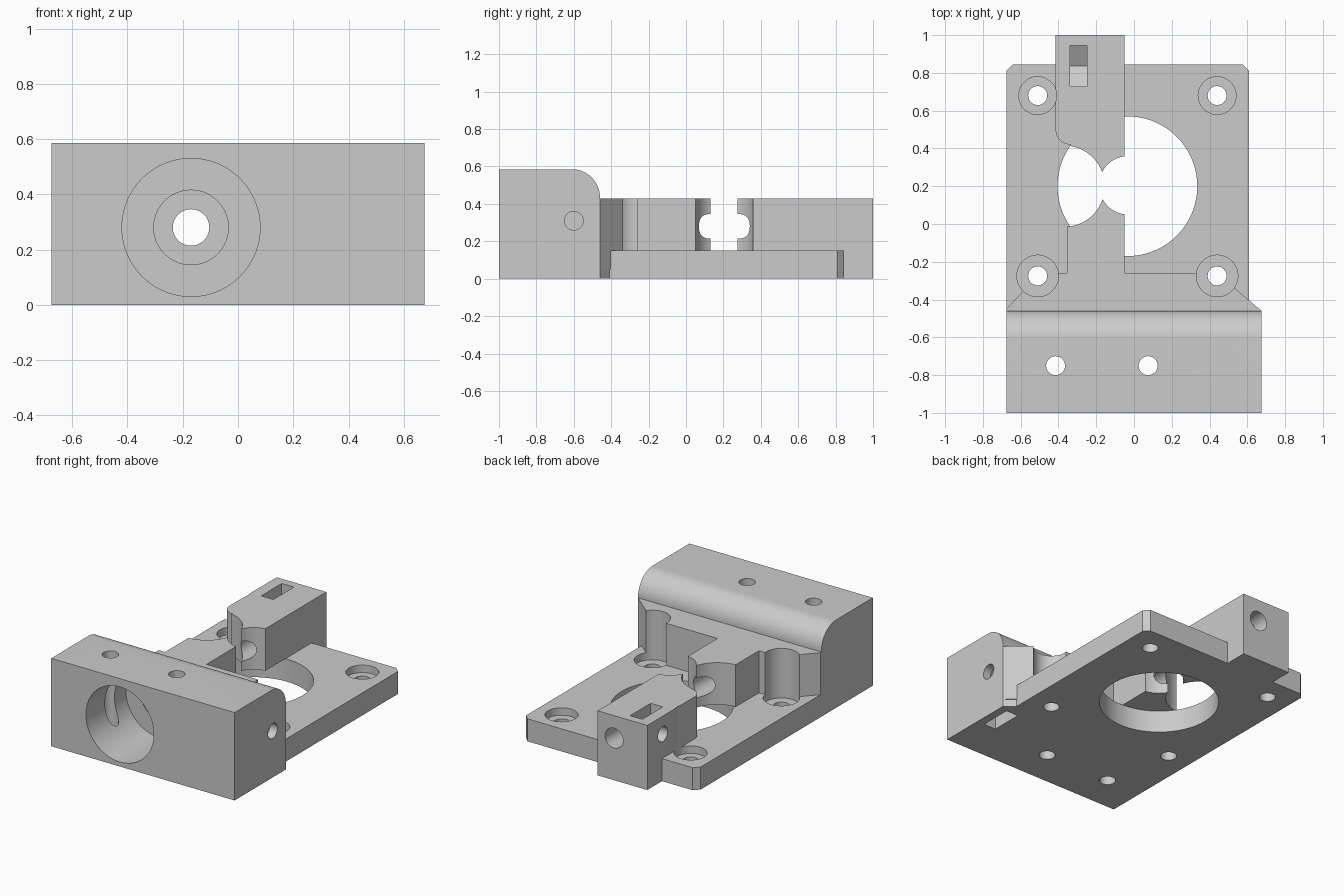
import bpy, bmesh, math

cube = bpy.data.objects.get("Cube")
if cube:
    bpy.data.objects.remove(cube, do_unlink=True)

grey = bpy.data.materials.new("plain grey")
grey.use_nodes = True
colour = (0.6, 0.6, 0.6, 1)
grey.diffuse_color = colour
grey.node_tree.nodes["Principled BSDF"].inputs["Base Color"].default_value = colour


def arc(cx, cy, r, start, end, n):
    return [(cx + r * math.cos(math.radians(start + (end - start) * i / n)),
             cy + r * math.sin(math.radians(start + (end - start) * i / n)))
            for i in range(n + 1)]


def prism(name, pts, axis, low, high):
    """Extrude a flat outline along an axis."""
    place = {"x": lambda p, d: (d, p[0], p[1]),
             "y": lambda p, d: (p[0], d, p[1]),
             "z": lambda p, d: (p[0], p[1], d)}[axis]
    bm = bmesh.new()
    bottom = [bm.verts.new(place(p, low)) for p in pts]
    top = [bm.verts.new(place(p, high)) for p in pts]
    bm.faces.new(bottom)
    bm.faces.new(top)
    for i in range(len(pts)):
        j = (i + 1) % len(pts)
        bm.faces.new((bottom[i], bottom[j], top[j], top[i]))
    bmesh.ops.recalc_face_normals(bm, faces=bm.faces)
    mesh = bpy.data.meshes.new(name)
    bm.to_mesh(mesh)
    bm.free()
    mesh.materials.append(grey)
    ob = bpy.data.objects.new(name, mesh)
    bpy.context.scene.collection.objects.link(ob)
    return ob


def rod(cx, cy, r, axis, low, high):
    return prism("cutter", arc(cx, cy, r, 0, 360, 72)[:-1], axis, low, high)


def combine(target, tool, operation):
    """Apply one boolean and discard the tool."""
    mod = target.modifiers.new("combine", "BOOLEAN")
    mod.operation = operation
    mod.solver = "EXACT"
    mod.object = tool
    bpy.context.view_layer.update()
    graph = bpy.context.evaluated_depsgraph_get()
    mesh = bpy.data.meshes.new_from_object(target.evaluated_get(graph))
    target.modifiers.clear()
    target.data = mesh
    bpy.data.objects.remove(tool, do_unlink=True)


def cut(target, tool):
    combine(target, tool, "DIFFERENCE")


# Front block with a rounded rear top edge
body = prism("extruder_body", [(-1, 0), (-0.46, 0)] + arc(-0.61, 0.435, 0.15, 0, 90, 16)
             + [(-1, 0.585)], "x", -0.675, 0.675)

# Base plate with chamfered corners
plate = prism("base_plate", [(-0.675, -0.6), (0.675, -0.6), (0.675, -0.46), (0.61, -0.41),
                             (0.61, 0.81), (0.575, 0.845), (-0.64, 0.845), (-0.675, 0.81)],
              "z", 0, 0.15)

# Raised shoulder and the filament bridge growing out of it
bridge = prism("bridge", [(-0.675, -0.6), (0.675, -0.6), (0.675, -0.46), (0.44, -0.26),
                          (-0.05, -0.26), (-0.05, 0.18), (-0.355, 0.18), (-0.355, -0.26),
                          (-0.5, -0.26), (-0.675, -0.45)], "z", 0.05, 0.43)

# Rear arm with one rounded corner
arm = prism("rear_arm", [(-0.05, 0.22), (-0.05, 1), (-0.415, 1)]
            + arc(-0.335, 0.5, 0.08, 180, 270, 12) + [(-0.335, 0.22)], "z", 0, 0.43)

# Idler and drive gear clearances
for part in (bridge, arm):
    cut(part, rod(-0.37, 0.2, 0.215, "z", -0.1, 0.7))
    cut(part, rod(-0.03, 0.205, 0.155, "z", -0.1, 0.7))

for part in (plate, bridge, arm):
    combine(body, part, "UNION")

# Motor opening under the bridge and arm
cut(body, rod(-0.035, 0.2, 0.37, "z", -0.1, 0.15))

# Motor screw holes with head recesses
for x, y, head in ((-0.51, 0.68, 0.1), (0.44, 0.68, 0.1),
                   (-0.51, -0.275, 0.11), (0.44, -0.275, 0.11)):
    cut(body, rod(x, y, head, "z", 0.1, 0.7))
    cut(body, rod(x, y, 0.05, "z", -0.1, 0.2))

# Stepped bore and the filament path
for r, end in ((0.25, -0.58), (0.135, -0.36), (0.066, 1.1)):
    cut(body, rod(-0.17, 0.28, r, "y", -1.1, end))

# Vertical retaining pin holes
for x in (-0.415, 0.075):
    cut(body, rod(x, -0.75, 0.05, "z", -0.1, 0.7))

# Tension screw holes and their nut slots
cut(body, rod(-0.6, 0.31, 0.05, "x", 0.4, 0.8))
cut(body, rod(0.837, 0.31, 0.05, "x", -0.6, -0.2))
for y, up, low, high in ((0.837, 1, -0.34, -0.25), (-0.6, -1, 0.53, 0.62)):
    slot = [(y - 0.108, 0.31 + up * 0.4), (y - 0.108, 0.31 - up * 0.062),
            (y, 0.31 - up * 0.124), (y + 0.108, 0.31 - up * 0.062),
            (y + 0.108, 0.31 + up * 0.4)]
    cut(body, prism("cutter", slot, "x", low, high))

bpy.ops.object.select_all(action="DESELECT")
body.select_set(True)
bpy.context.view_layer.objects.active = body
bpy.ops.object.shade_smooth_by_angle(angle=math.radians(25))
